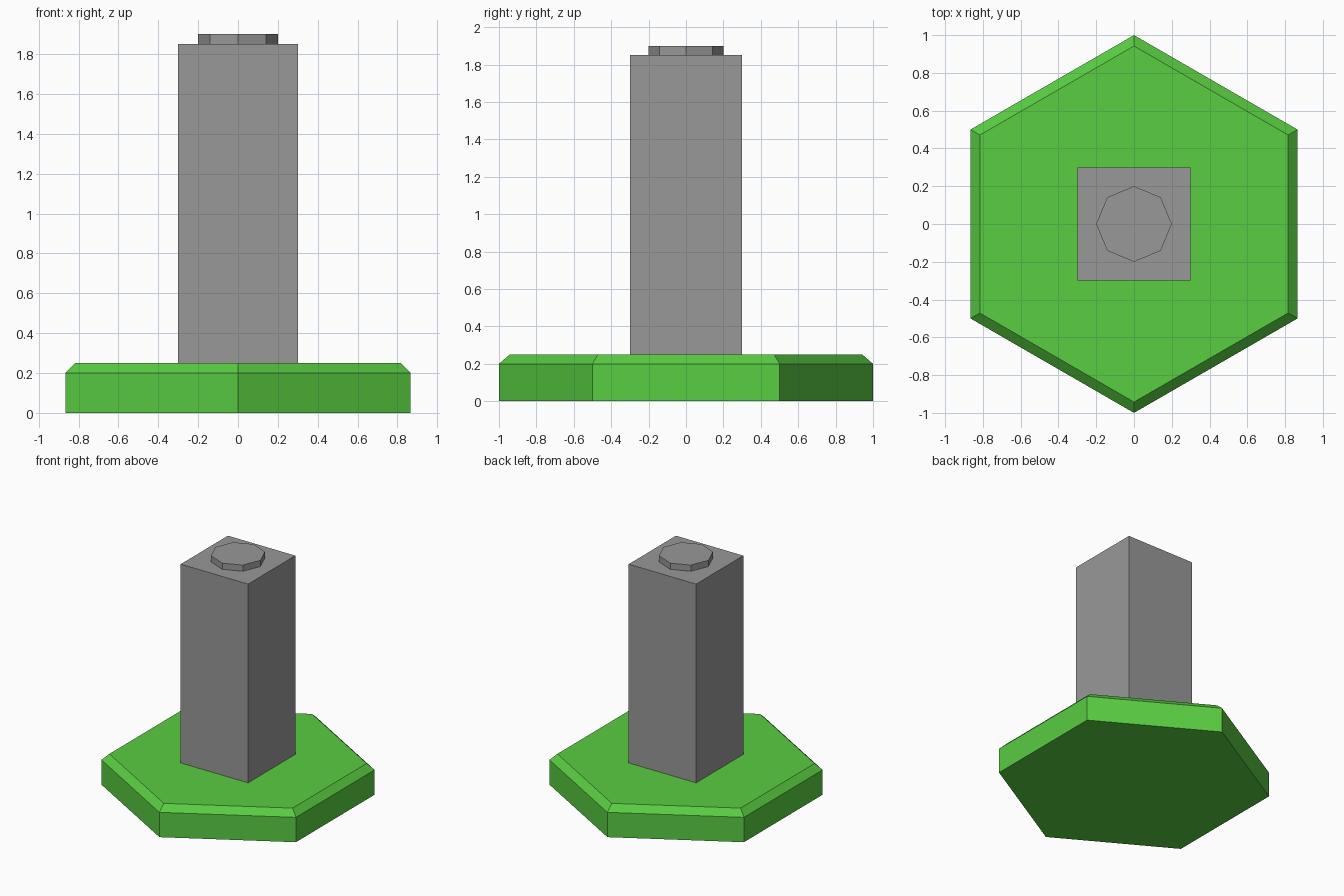
import bpy
import bmesh

old = bpy.data.objects.get("Cube")
if old:
    bpy.data.objects.remove(old, do_unlink=True)


def make_material(name, color):
    mat = bpy.data.materials.new(name)
    mat.use_nodes = True
    mat.diffuse_color = color
    mat.node_tree.nodes["Principled BSDF"].inputs["Base Color"].default_value = color
    return mat


def prism(name, sides, radius, bottom, top, mat):
    """Upright prism with a corner pointing along +y."""
    bpy.ops.mesh.primitive_cylinder_add(
        vertices=sides, radius=radius, depth=top - bottom,
        location=(0, 0, (bottom + top) / 2))
    obj = bpy.context.object
    obj.name = name
    obj.data.materials.append(mat)
    return obj


green = make_material("grass green", (0.1, 0.61, 0.054, 1))
grey = make_material("stone grey", (0.315, 0.315, 0.315, 1))

# Hexagonal base with a chamfered upper rim
base = prism("hex_base", 6, 1.0, 0.0, 0.25, green)
bm = bmesh.new()
bm.from_mesh(base.data)
rim = [e for e in bm.edges if all(v.co.z > 0 for v in e.verts)]
bmesh.ops.bevel(bm, geom=rim, offset=0.05, segments=1, affect='EDGES')
bm.to_mesh(base.data)
bm.free()

# Square column
bpy.ops.mesh.primitive_cube_add(size=1, location=(0, 0, 1.05))
column = bpy.context.object
column.name = "column"
column.scale = (0.6, 0.6, 1.6)
bpy.ops.object.transform_apply(location=False, rotation=False, scale=True)
column.data.materials.append(grey)

# Low octagonal cap
prism("octagonal_cap", 8, 0.2, 1.85, 1.9, grey)
